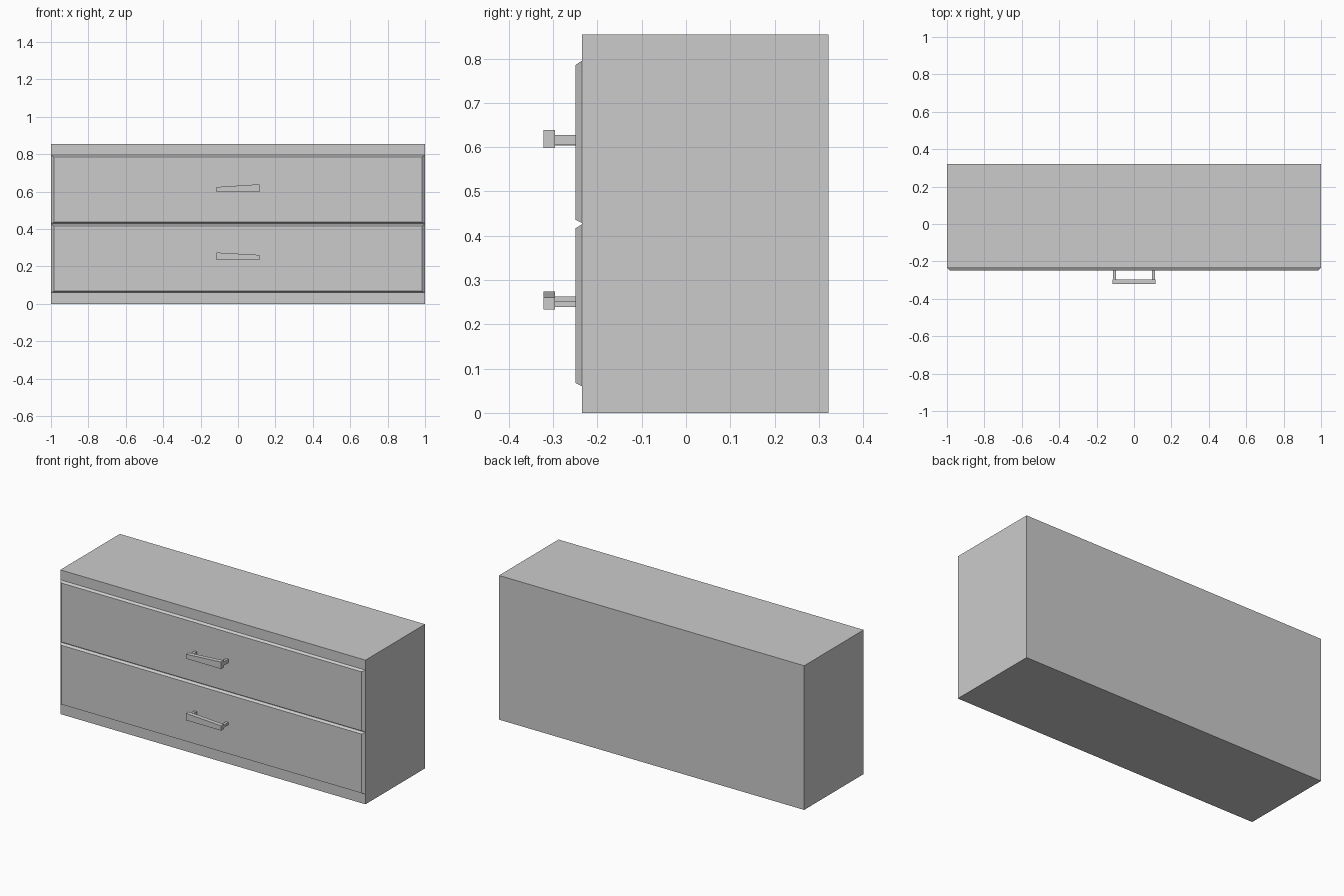
import bpy
import bmesh

if "Cube" in bpy.data.objects:
    bpy.data.objects.remove(bpy.data.objects["Cube"])

BODY_FRONT, PANEL_FRONT, BACK = -0.235, -0.249, 0.322
BAR_FRONT, BAR_BACK = -0.322, -0.296


def loft(name, front, back):
    """Solid between two four-point loops (front and back)."""
    bm = bmesh.new()
    a = [bm.verts.new(p) for p in front]
    b = [bm.verts.new(p) for p in back]
    bm.faces.new(a)
    bm.faces.new(b[::-1])
    for i in range(4):
        j = (i + 1) % 4
        bm.faces.new((a[j], a[i], b[i], b[j]))
    bmesh.ops.recalc_face_normals(bm, faces=bm.faces)
    mesh = bpy.data.meshes.new(name)
    bm.to_mesh(mesh)
    bm.free()
    ob = bpy.data.objects.new(name, mesh)
    bpy.context.collection.objects.link(ob)
    return ob


def rect(x0, x1, y, z0, top_left, top_right=None):
    """Upright quad whose top edge may slope."""
    top_right = top_left if top_right is None else top_right
    return [(x0, y, z0), (x1, y, z0), (x1, y, top_right), (x0, y, top_left)]


# Cabinet body
loft("cabinet_body", rect(-1, 1, BODY_FRONT, 0, 0.854),
     rect(-1, 1, BACK, 0, 0.854))

# Per drawer: panel bottom, panel top, handle bottom, handle top left, top right
drawers = {
    "lower": (0.060, 0.426, 0.233, 0.274, 0.261),
    "upper": (0.429, 0.795, 0.598, 0.624, 0.639),
}

for label, (z0, z1, hz, left, right) in drawers.items():
    # Drawer front with bevelled rim
    loft(label + "_drawer_front",
         rect(-0.984, 0.984, PANEL_FRONT, z0 + 0.007, z1 - 0.009),
         rect(-1, 1, BODY_FRONT, z0, z1))

    # Tapered handle bar
    loft(label + "_handle_bar",
         rect(-0.115, 0.115, BAR_FRONT, hz, left, right),
         rect(-0.115, 0.115, BAR_BACK, hz, left, right))

    # Handle posts, sized to the bar height at each end
    for side, x, top in (("left", -0.103, left), ("right", 0.103, right)):
        h = top - hz
        p0, p1 = hz + 0.2 * h, hz + 0.72 * h
        loft(f"{label}_handle_post_{side}",
             rect(x - 0.008, x + 0.008, BAR_BACK, p0, p1),
             rect(x - 0.008, x + 0.008, PANEL_FRONT, p0, p1))
